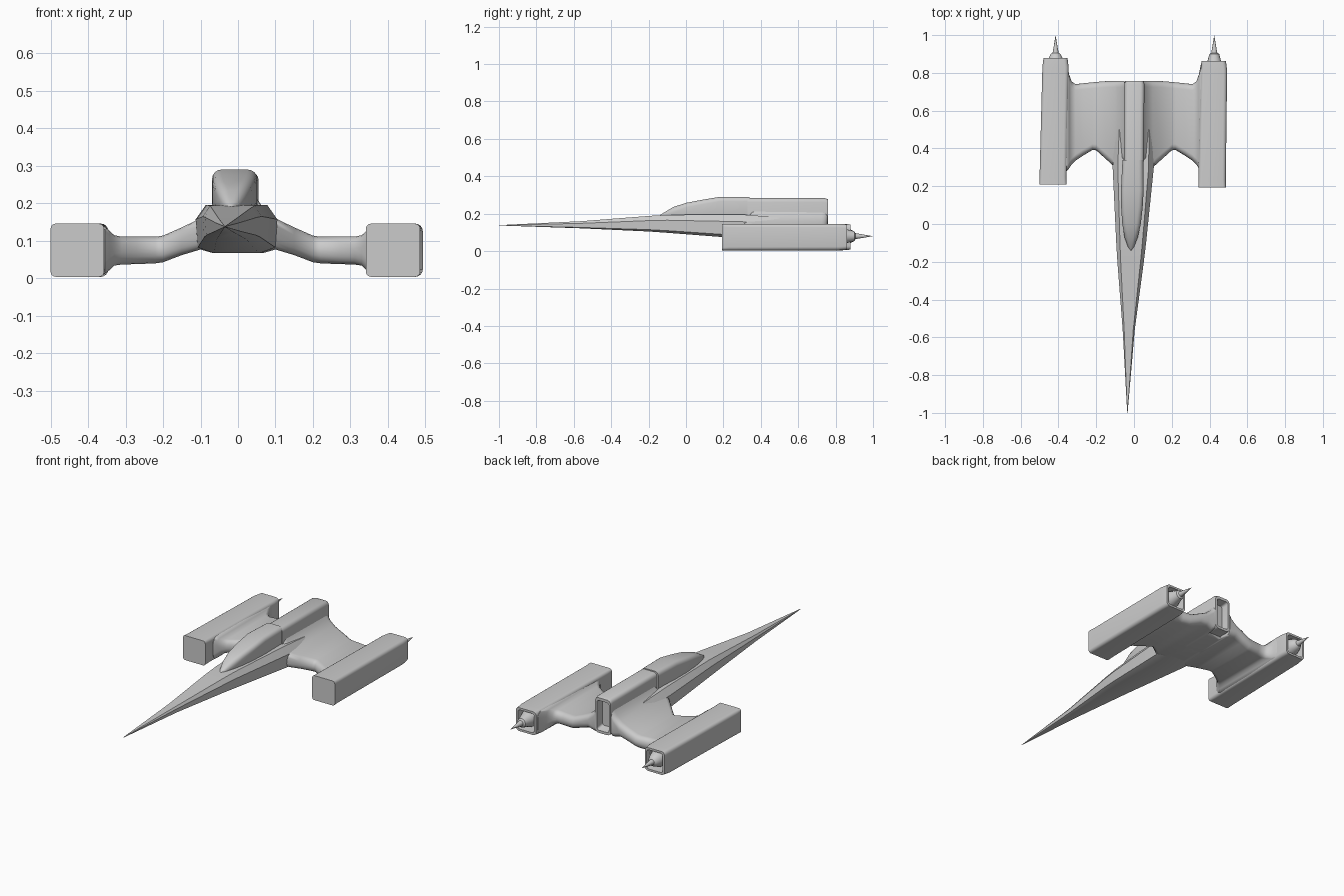
import bpy, bmesh, math
from mathutils import Vector

if "Cube" in bpy.data.objects:
    bpy.data.objects.remove(bpy.data.objects["Cube"])


def rrect(c, w, h, r, n=4):
    """Rounded rectangle as (u, v) points around centre c."""
    r = min(r, w * 0.49, h * 0.49)
    pts = []
    for k, (sx, sy) in enumerate([(1, 1), (-1, 1), (-1, -1), (1, -1)]):
        for i in range(n + 1):
            a = math.pi / 2 * (k + i / n)
            pts.append((c[0] + sx * (w / 2 - r) + r * math.cos(a),
                        c[1] + sy * (h / 2 - r) + r * math.sin(a)))
    return pts


def loft(name, rings, angle=35):
    """Skin a list of equal-sized point rings and cap both ends."""
    bm = bmesh.new()
    vs = [[bm.verts.new(p) for p in ring] for ring in rings]
    n = len(rings[0])
    for a, b in zip(vs, vs[1:]):
        for i in range(n):
            j = (i + 1) % n
            bm.faces.new((a[i], a[j], b[j], b[i]))
    bm.faces.new(vs[0])
    bm.faces.new(vs[-1])
    bmesh.ops.recalc_face_normals(bm, faces=bm.faces)
    me = bpy.data.meshes.new(name)
    bm.to_mesh(me)
    bm.free()
    ob = bpy.data.objects.new(name, me)
    bpy.context.collection.objects.link(ob)
    bpy.ops.object.select_all(action='DESELECT')
    ob.select_set(True)
    bpy.context.view_layer.objects.active = ob
    bpy.ops.object.shade_smooth_by_angle(angle=math.radians(angle))
    return ob


def box_ring(y, x0, x1, z0, z1, r):
    pts = rrect(((x0 + x1) / 2, (z0 + z1) / 2), x1 - x0, z1 - z0, r)
    return [(u, y, v) for u, v in pts]


# Needle nose and hull: faceted section, tip slightly off centre
section = [(.75, 1), (1, .7), (.95, .12), (.55, 0),
           (-.55, 0), (-.95, .12), (-1, .7), (-.75, 1)]
hull = [(-1, -.035, .001, .137, .139), (-.56, -.028, .032, .122, .16),
        (-.2, -.018, .07, .105, .188), (-.1, -.015, .079, .098, .194),
        (.3, -.004, .109, .067, .196), (.5, 0, .105, .067, .18)]
loft("hull", [[(c + u * w, y, z0 + v * (z1 - z0)) for u, v in section]
              for y, c, w, z0, z1 in hull])

# Gull wing: stations of x, leading y, trailing y, bottom z, top z
half = [(.04, .34, .70, .067, .20), (.05, .34, .757, .067, .215),
        (.065, .33, .757, .067, .19), (.10, .30, .757, .077, .16),
        (.15, .345, .756, .062, .136), (.20, .39, .752, .043, .114),
        (.22, .392, .75, .04, .111), (.27, .362, .745, .038, .111),
        (.31, .335, .74, .037, .111), (.33, .315, .755, .034, .115),
        (.343, .295, .79, .022, .127), (.355, .28, .85, .012, .138),
        (.37, .28, .85, .012, .138)]
stations = [(-s[0],) + s[1:] for s in reversed(half)] + half
loft("wing", [[(x, u, v) for u, v in
               rrect(((y0 + y1) / 2, (z0 + z1) / 2), y1 - y0, z1 - z0, .032)]
              for x, y0, y1, z0, z1 in stations], 50)

# Dorsal spine with an open exhaust slot at the back
loft("spine", [box_ring(.33, -.052, .052, .08, .284, .022),
               box_ring(.74, -.05, .055, .075, .284, .022),
               box_ring(.758, -.047, .052, .075, .278, .022),
               box_ring(.758, -.036, .040, .09, .262, .012),
               box_ring(.71, -.034, .038, .10, .255, .012)])

# Canopy rising from a pointed front
canopy = [(-.14, -.016, .002, .192), (-.12, -.016, .017, .205),
          (-.07, -.015, .035, .235), (0, -.013, .049, .258),
          (.09, -.011, .057, .275), (.18, -.009, .060, .290),
          (.34, -.006, .055, .290)]
loft("canopy", [box_ring(y, c - w, c + w, .175, z, .024)
                for y, c, w, z in canopy])

# Engine pods, each with an open rear and a spiked plug
pods = [("left", -.5, -.357, -.485, -.346, .21, .88, -.415),
        ("right", .341, .486, .352, .493, .192, .862, .425)]
for side, f0, f1, b0, b1, y0, y1, px in pods:
    loft(side + "_engine_pod",
         [box_ring(y0, f0, f1, .004, .146, .014),
          box_ring(y0 + .04, f0, f1, .004, .146, .018),
          box_ring(y1 - .05, b0, b1, .004, .146, .02),
          box_ring(y1, b0 + .006, b1 - .006, .008, .143, .02),
          box_ring(y1, b0 + .018, b1 - .018, .02, .131, .014),
          box_ring(y1 - .07, b0 + .022, b1 - .022, .024, .127, .014)])
    profile = [(y1 - .07, .05), (y1 - .03, .048), (y1, .036), (.9, .026),
               (.906, .016), (.94, .010), (.998, .0005)]
    loft(side + "_exhaust_spike",
         [[(px + r * math.cos(a), y, .08 + r * math.sin(a))
           for a in [math.tau * i / 16 for i in range(16)]]
          for y, r in profile])
